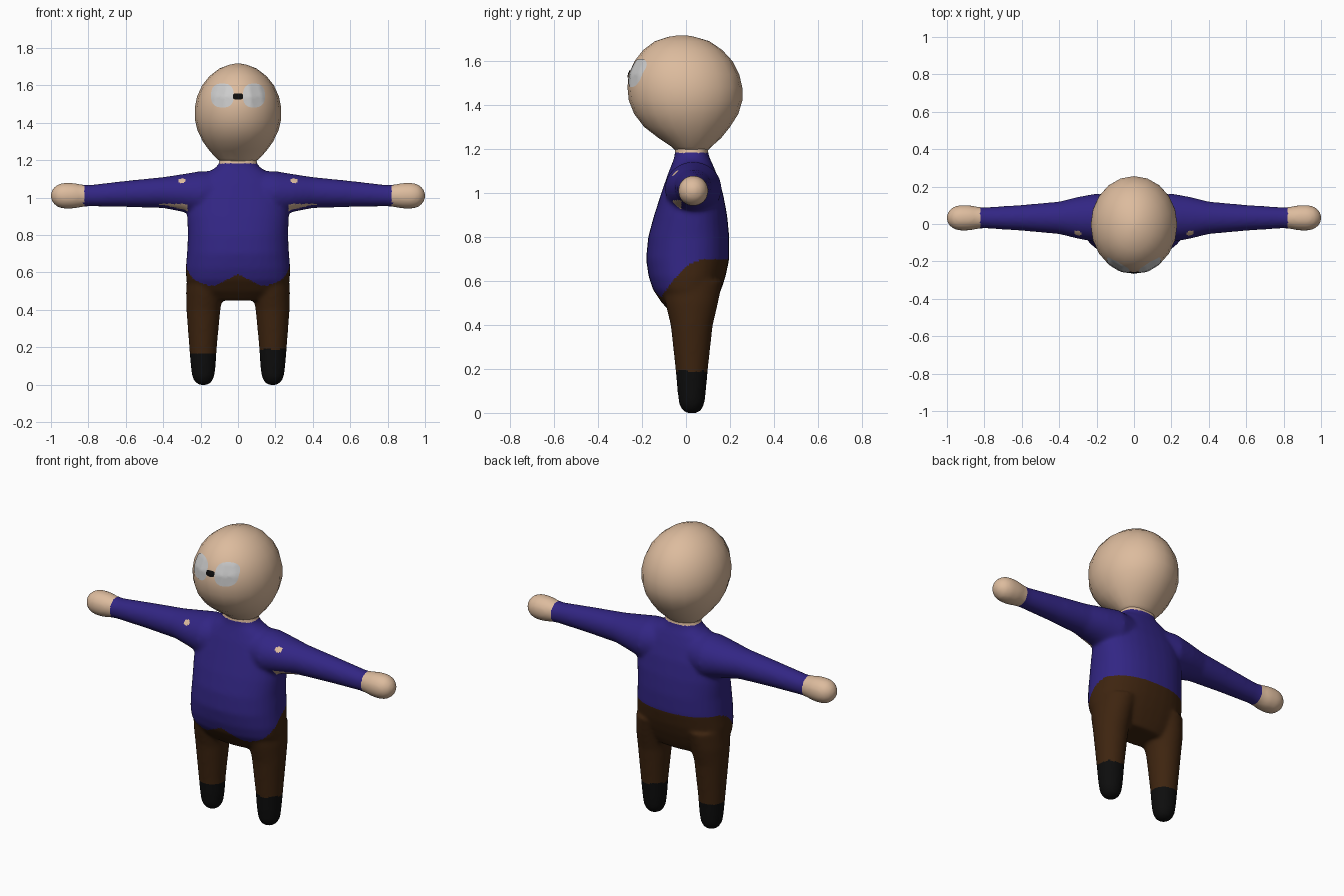
import bpy, bmesh, math
from mathutils import Vector
from mathutils.bvhtree import BVHTree

if "Cube" in bpy.data.objects:
    bpy.data.objects.remove(bpy.data.objects["Cube"])


def material(name, rgb):
    m = bpy.data.materials.new(name)
    m.diffuse_color = (*rgb, 1)
    m.use_nodes = True
    m.node_tree.nodes["Principled BSDF"].inputs["Base Color"].default_value = m.diffuse_color
    return m


SKIN = material("skin", (0.72, 0.50, 0.34))
SHIRT = material("blue shirt", (0.032, 0.019, 0.23))
TROUSERS = material("brown trousers", (0.048, 0.018, 0.005))
SHOES = material("black", (0.004, 0.004, 0.004))
LENS = material("lens grey", (0.60, 0.60, 0.60))


def loft(bm, rings, place, sides=32, power=2.0):
    """Closed skin through rings; place(ring, c, s) gives a point on a ring."""
    loops = []
    for ring in rings:
        loop = []
        for i in range(sides):
            a = 2 * math.pi * i / sides
            c, s = math.cos(a), math.sin(a)
            c = math.copysign(abs(c) ** (2 / power), c)
            s = math.copysign(abs(s) ** (2 / power), s)
            loop.append(bm.verts.new(place(ring, c, s)))
        loops.append(loop)
    faces = [bm.faces.new(loops[0][::-1]), bm.faces.new(loops[-1])]
    for a, b in zip(loops, loops[1:]):
        for i in range(sides):
            j = (i + 1) % sides
            faces.append(bm.faces.new((a[i], a[j], b[j], b[i])))
    bmesh.ops.recalc_face_normals(bm, faces=faces)


def finish(bm, name, mats):
    mesh = bpy.data.meshes.new(name)
    bm.to_mesh(mesh)
    bm.free()
    for m in mats:
        mesh.materials.append(m)
    mesh.shade_smooth()
    ob = bpy.data.objects.new(name, mesh)
    bpy.context.collection.objects.link(ob)
    return ob


def upright(r, c, s):
    # ring: z, half width, front y, back y
    z, w, front, back = r
    return (w * c, (front + back) / 2 + (back - front) / 2 * s, z)


# Body: torso, arms and legs, fused into one soft skin
TORSO = [(0.45, 0.17, -0.06, 0.11), (0.50, 0.25, -0.11, 0.135), (0.56, 0.277, -0.15, 0.16),
         (0.62, 0.28, -0.17, 0.18), (0.70, 0.273, -0.182, 0.197), (0.80, 0.268, -0.172, 0.197),
         (0.90, 0.272, -0.145, 0.187), (1.00, 0.265, -0.112, 0.168), (1.08, 0.225, -0.085, 0.142),
         (1.13, 0.17, -0.065, 0.122), (1.16, 0.12, -0.054, 0.107), (1.185, 0.10, -0.05, 0.10),
         (1.22, 0.10, -0.05, 0.10)]
# x, centre z, half height, half depth
ARM = [(0.08, 1.02, 0.12, 0.11), (0.20, 1.02, 0.122, 0.13), (0.30, 1.025, 0.10, 0.112),
       (0.40, 1.027, 0.083, 0.087), (0.60, 1.02, 0.070, 0.069), (0.80, 1.01, 0.057, 0.056),
       (0.84, 1.01, 0.061, 0.060), (0.88, 1.01, 0.069, 0.068), (0.93, 1.01, 0.070, 0.069),
       (0.965, 1.01, 0.061, 0.060), (0.99, 1.01, 0.039, 0.039), (1.002, 1.01, 0.012, 0.012)]
# z, centre x, half width, half depth
LEG = [(-0.002, 0.185, 0.02, 0.02), (0.01, 0.185, 0.042, 0.042), (0.04, 0.186, 0.059, 0.058),
       (0.10, 0.186, 0.067, 0.065), (0.20, 0.187, 0.074, 0.074), (0.40, 0.185, 0.091, 0.096),
       (0.50, 0.178, 0.10, 0.12), (0.60, 0.16, 0.11, 0.14)]

bm = bmesh.new()
loft(bm, TORSO, upright, power=2.3)
for side in (-1, 1):
    loft(bm, ARM, lambda r, c, s: (side * r[0], 0.033 + r[3] * c, r[1] + r[2] * s))
    loft(bm, LEG, lambda r, c, s: (side * r[1] + r[2] * c, 0.026 + r[3] * s, r[0]))
body = finish(bm, "body", [])
fuse = body.modifiers.new("fuse", 'REMESH')
fuse.mode = 'VOXEL'
fuse.voxel_size = 0.0095
soften = body.modifiers.new("soften", 'SMOOTH')
soften.factor = 0.5
soften.iterations = 14
deps = bpy.context.evaluated_depsgraph_get()
skin_mesh = bpy.data.meshes.new_from_object(body.evaluated_get(deps))
body.modifiers.clear()
body.data = skin_mesh
body.data.name = "body"


def hem(x, y):
    """Height of the shirt hem: dips at the front, level at the back."""
    t = min(max((y + 0.11) / 0.21, 0), 1)
    t = 1 - (1 - t) ** 2
    notch = 0.06 * max(0, 1 - abs(x) / 0.12) if y < 0 else 0
    return 0.53 + 0.17 * t + notch * (1 - t)


def clothing(p):
    x, y, z = p
    ax = abs(x)
    if z > 1.183 or ax > 0.825:
        return 0                                        # neck and hands
    if z < (0.165 if x < 0 else 0.19):
        return 3                                        # shoes
    if ax < 0.35 and z < hem(x, y):
        return 2                                        # trousers
    low = 0.905 + max(0, ax - 0.33) * 0.5
    if y < -0.02 and 0.27 < ax < 0.43 and low < z < 0.967:
        return 0                                        # bare patch under the arm
    if y < 0 and math.hypot(ax - 0.30, (z - 1.09) * 1.6) < 0.02:
        return 0                                        # bare spot on the shoulder
    return 1


body.data.materials.clear()
for m in (SKIN, SHIRT, TROUSERS, SHOES):
    body.data.materials.append(m)
for f in body.data.polygons:
    f.material_index = clothing(f.center)
body.data.shade_smooth()

# Head: egg shape, narrower at the chin
HEAD = [(1.185, 0.085, -0.04, 0.09), (1.21, 0.115, -0.065, 0.115), (1.25, 0.152, -0.125, 0.16),
        (1.30, 0.188, -0.19, 0.20), (1.36, 0.217, -0.236, 0.238), (1.42, 0.231, -0.26, 0.256),
        (1.48, 0.231, -0.266, 0.256), (1.54, 0.219, -0.261, 0.242), (1.60, 0.192, -0.234, 0.211),
        (1.65, 0.152, -0.195, 0.165), (1.69, 0.100, -0.142, 0.107), (1.71, 0.048, -0.08, 0.04),
        (1.717, 0.012, -0.035, 0.0)]
bm = bmesh.new()
loft(bm, HEAD, upright, sides=20)
tree = BVHTree.FromBMesh(bm)
head = finish(bm, "head", [SKIN])


def face_plate(name, cx, cz, rx, rz, mat, lift, power=2.6):
    """Thin rounded patch laid onto the front of the head."""
    bm = bmesh.new()
    rows = []
    for k in range(1, 7):
        row = []
        for i in range(32):
            a = 2 * math.pi * i / 32
            c, s = math.cos(a), math.sin(a)
            x = cx + rx * k / 6 * math.copysign(abs(c) ** (2 / power), c)
            z = cz + rz * k / 6 * math.copysign(abs(s) ** (2 / power), s)
            hit, normal, _, _ = tree.ray_cast(Vector((x, -1, z)), Vector((0, 1, 0)))
            row.append(bm.verts.new(hit + normal * lift))
        rows.append(row)
    bm.faces.new(rows[0])
    for a, b in zip(rows, rows[1:]):
        for i in range(32):
            j = (i + 1) % 32
            bm.faces.new((a[i], b[i], b[j], a[j]))
    return finish(bm, name, [mat])


# Glasses: two lenses and a dark bridge
face_plate("left_lens", -0.082, 1.545, 0.06, 0.063, LENS, 0.003)
face_plate("right_lens", 0.084, 1.545, 0.058, 0.063, LENS, 0.003)
face_plate("glasses_bridge", 0.0, 1.54, 0.026, 0.016, SHOES, 0.004, 3.5)
